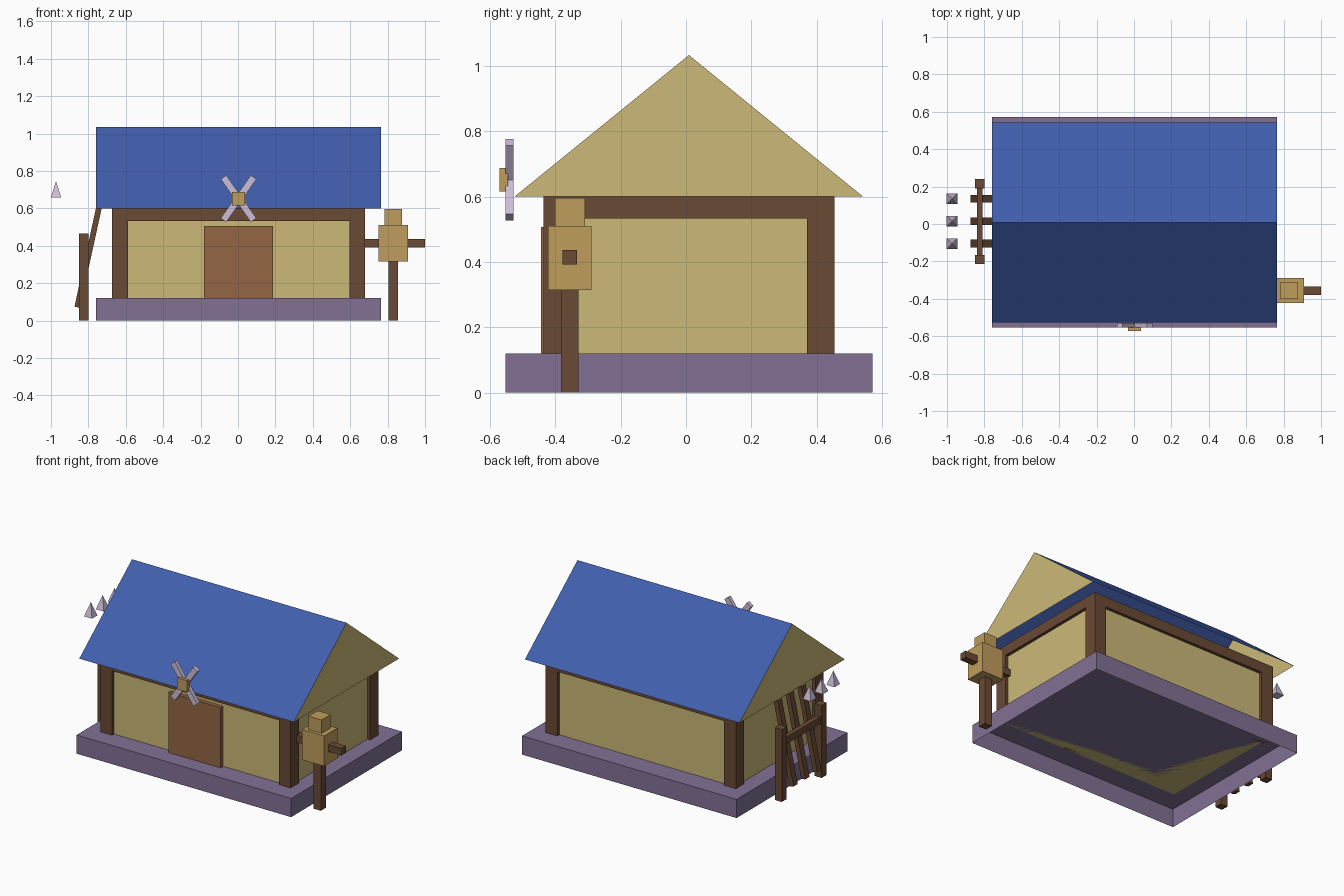
import bpy, bmesh, math
from mathutils import Vector

cube = bpy.data.objects.get("Cube")
if cube:
    bpy.data.objects.remove(cube, do_unlink=True)


def material(name, rgb):
    lin = [((c / 255 + 0.055) / 1.055) ** 2.4 for c in rgb] + [1.0]
    m = bpy.data.materials.new(name)
    m.use_nodes = True
    m.diffuse_color = lin
    m.node_tree.nodes["Principled BSDF"].inputs["Base Color"].default_value = lin
    return m


BLUE = material("roof blue", (65, 94, 174))
PLASTER = material("straw plaster", (203, 185, 120))
TIMBER = material("dark timber", (106, 74, 52))
DOOR = material("door wood", (147, 102, 67))
STONE = material("purple stone", (130, 113, 149))
LILAC = material("pale lilac", (204, 190, 216))
TAN = material("tan wood", (192, 158, 93))


def add_object(name, bm, *mats):
    mesh = bpy.data.meshes.new(name)
    bm.to_mesh(mesh)
    bm.free()
    for m in mats:
        mesh.materials.append(m)
    ob = bpy.data.objects.new(name, mesh)
    bpy.context.scene.collection.objects.link(ob)
    return ob


def box(name, x, y, z, mat, open_bottom=False):
    """Box from (min, max) pairs; the origin sits at its centre."""
    bm = bmesh.new()
    bmesh.ops.create_cube(bm, size=1)
    bmesh.ops.scale(bm, vec=(x[1] - x[0], y[1] - y[0], z[1] - z[0]), verts=bm.verts)
    if open_bottom:
        bm.normal_update()
        low = [f for f in bm.faces if f.normal.z < -0.5]
        bmesh.ops.delete(bm, geom=low, context='FACES_ONLY')
    ob = add_object(name, bm, mat)
    ob.location = (sum(x) / 2, sum(y) / 2, sum(z) / 2)
    return ob


def around(c, size):
    return (c - size / 2, c + size / 2)


# Foundation slab, hollow underneath
box("foundation", (-0.76, 0.765), (-0.553, 0.572), (0, 0.12), STONE, open_bottom=True)

# Timber frame with recessed plaster walls
X0, X1, Y0, Y1 = -0.673, 0.68, -0.437, 0.455
FLOOR, BEAM, EAVE = 0.12, 0.533, 0.6
W, INSET = 0.084, 0.02
box("plaster_walls", (X0 + INSET, X1 - INSET), (Y0 + INSET, Y1 - INSET),
    (FLOOR, EAVE - 0.01), PLASTER)
x_posts = {"left": (X1 - W, X1), "right": (X0, X0 + W)}
y_posts = {"front": (Y0, Y0 + W), "back": (Y1 - W, Y1)}
for ny, y in y_posts.items():
    for nx, x in x_posts.items():
        box(f"{ny}_{nx}_corner_post", x, y, (FLOOR, EAVE), TIMBER)
    box(f"{ny}_top_beam", (X0 + W, X1 - W), y, (BEAM, EAVE), TIMBER)
for nx, x in x_posts.items():
    box(f"{nx}_top_beam", x, (Y0 + W, Y1 - W), (BEAM, EAVE), TIMBER)

box("door", (-0.183, 0.187), (-0.444, -0.40), (FLOOR, 0.507), DOOR)

# Gabled roof, open below: blue slopes and plaster gables
bm = bmesh.new()
ends = []
for x in (-0.76, 0.765):
    ends.append([bm.verts.new((x, y, z))
                 for y, z in ((-0.526, EAVE), (0.009, 1.034), (0.543, EAVE))])
a, b = ends
bm.faces.new(a)
bm.faces.new(b)
for i in range(2):
    bm.faces.new((a[i], b[i], b[i + 1], a[i + 1]))
bmesh.ops.recalc_face_normals(bm, faces=bm.faces)
for f in bm.faces:
    f.material_index = 1 if abs(f.normal.x) > 0.9 else 0
add_object("roof", bm, BLUE, PLASTER)

# Crossed blades and hub over the door
for side, sign in (("left", 1), ("right", -1)):
    blade = box(f"{side}_leaning_blade", around(0.003, 0.036), (-0.553, -0.528),
                around(0.652, 0.28), LILAC)
    blade.rotation_euler.y = sign * math.radians(35)
box("blade_hub", around(0.003, 0.07), (-0.572, -0.545), around(0.652, 0.073), TAN)

# Fence with leaning stakes and floating spear points
for name, y in (("front", -0.19), ("back", 0.215)):
    box(f"{name}_fence_post", around(-0.824, 0.05), around(y, 0.05), (0, 0.465), TIMBER)
box("fence_rail", around(-0.824, 0.03), (-0.19, 0.215), (0.345, 0.39), TIMBER)
for i in range(3):
    y = 0.015 + (i - 1) * 0.12
    stake = box(f"leaning_stake_{i + 1}", around(-0.80, 0.03), around(y, 0.042),
                around(0.345, 0.56), TIMBER)
    stake.rotation_euler.y = math.radians(12.3)
    bm = bmesh.new()
    bmesh.ops.create_cone(bm, cap_ends=True, segments=4, radius1=0.04, radius2=0, depth=0.088)
    tip = add_object(f"spear_point_{i + 1}", bm, LILAC)
    tip.location = (-0.973, y, 0.701)
    # Square the pyramid to the axes
    flat = max(abs(v.co.x) for v in tip.data.vertices) > 0.035
    tip.rotation_euler.z = math.radians(45) if flat else 0

# Training dummy on a post
DX, DY = 0.83, -0.356
box("dummy_post", around(DX, 0.053), around(DY, 0.053), (0, 0.33), TIMBER)
box("dummy_body", around(DX, 0.157), around(DY, 0.133), (0.315, 0.51), TAN)
box("dummy_head", around(DX, 0.092), around(DY, 0.092), (0.51, 0.596), TAN)
box("dummy_arms", around(DX, 0.34), around(DY, 0.045), (0.392, 0.437), TIMBER)
